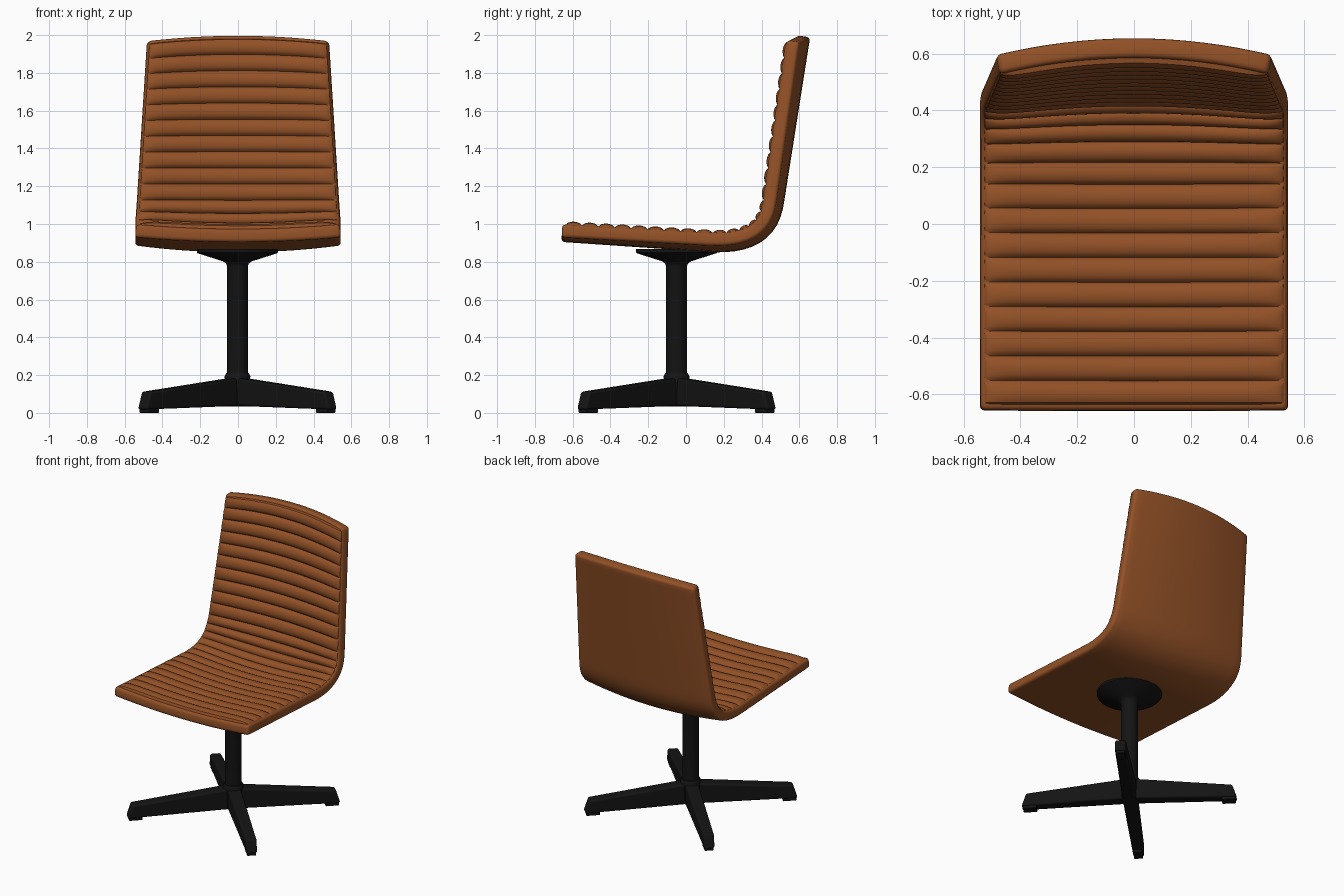
import bpy, bmesh, math
from mathutils import Vector, Matrix

if "Cube" in bpy.data.objects:
    bpy.data.objects.remove(bpy.data.objects["Cube"], do_unlink=True)


def material(name, color, rough):
    m = bpy.data.materials.new(name)
    m.use_nodes = True
    m.diffuse_color = color
    bsdf = next(n for n in m.node_tree.nodes if n.type == 'BSDF_PRINCIPLED')
    bsdf.inputs["Base Color"].default_value = color
    bsdf.inputs["Roughness"].default_value = rough
    return m


leather = material("tan_leather", (0.29, 0.082, 0.02, 1), 0.6)
black = material("black_metal", (0.007, 0.007, 0.007, 1), 0.6)


def add_object(name, bm, mat, bevel=0, segments=3, thickness=0):
    """Turn a bmesh into a smooth shaded object with optional modifiers."""
    mesh = bpy.data.meshes.new(name)
    bm.to_mesh(mesh)
    bm.free()
    mesh.materials.append(mat)
    ob = bpy.data.objects.new(name, mesh)
    bpy.context.collection.objects.link(ob)
    if thickness:
        sol = ob.modifiers.new("Solidify", 'SOLIDIFY')
        sol.thickness, sol.offset = thickness, 1
    if bevel:
        bev = ob.modifiers.new("Bevel", 'BEVEL')
        bev.width, bev.segments = bevel, segments
        bev.limit_method, bev.angle_limit = 'ANGLE', math.radians(40)
    bpy.ops.object.select_all(action='DESELECT')
    ob.select_set(True)
    bpy.context.view_layer.objects.active = ob
    bpy.ops.object.shade_smooth_by_angle(angle=math.radians(35))
    return ob


# Side profile of the shell's outer face: seat, rounded corner, backrest
FRONT, BEND_A, CORNER, BEND_B, TOP = [Vector(p) for p in (
    (-0.66, 0.905), (0.12, 0.852), (0.47, 0.828), (0.517, 1.1), (0.657, 1.988))]
path = [FRONT.lerp(BEND_A, i / 40) for i in range(40)]
path += [BEND_A.lerp(CORNER, i / 40).lerp(CORNER.lerp(BEND_B, i / 40), i / 40) for i in range(40)]
path += [BEND_B.lerp(TOP, i / 40) for i in range(41)]
dist = [0]
for a, b in zip(path, path[1:]):
    dist.append(dist[-1] + (b - a).length)
LENGTH = dist[-1]


def on_path(s):
    s = min(max(s, 0), LENGTH)
    k = next(i for i in range(1, len(dist)) if dist[i] >= s)
    return path[k - 1].lerp(path[k], (s - dist[k - 1]) / (dist[k] - dist[k - 1]))


def surface(s, u, height, inset=0):
    """Point on the dished shell: s along the profile, u from -1 to 1 across."""
    s -= 0.035 * u * u * (s / LENGTH) ** 4
    p = on_path(s)
    d = (on_path(s + 0.02) - on_path(s - 0.02)).normalized()
    half = 0.545 - 0.06 * min(max((p.y - 1) / 0.97, 0), 1) - inset
    p = p + Vector((-d.y, d.x)) * (height + (0.025 + 0.03 * s / LENGTH) * u * u)
    return Vector((u * half, p.x, p.y))


def grid(rows, cols, point):
    bm = bmesh.new()
    v = [[bm.verts.new(point(i / rows, 2 * j / cols - 1)) for j in range(cols + 1)]
         for i in range(rows + 1)]
    for i in range(rows):
        for j in range(cols):
            bm.faces.new((v[i][j], v[i][j + 1], v[i + 1][j + 1], v[i + 1][j]))
    return bm


# Upholstered shell
SHELL = 0.07
add_object("seat_shell", grid(48, 16, lambda t, v: surface(t * LENGTH, v, 0)),
           leather, bevel=0.018, thickness=SHELL)

# Ribbed cushion lying on the inner face
RIBS = 25


def rib_point(t, v):
    u = math.sin(v * math.pi / 2)
    edge = math.sqrt(max(0, 1 - u ** 8))
    puff = 0.012 + 0.024 * math.sqrt(abs(math.sin(RIBS * math.pi * t)))
    if t in (0, 1):
        puff = 0
    return surface(0.016 + t * (LENGTH - 0.032), u, SHELL - 0.008 + puff * edge, 0.016)


add_object("ribbed_cushion", grid(RIBS * 10, 28, rib_point), leather)

# Pedestal parts share one vertical axis
AXIS = Vector((-0.003, -0.05, 0))


def lathe(name, profile, steps=40):
    bm = bmesh.new()
    verts = [bm.verts.new(AXIS + Vector((r, 0, z))) for r, z in profile]
    edges = [bm.edges.new(pair) for pair in zip(verts, verts[1:])]
    bmesh.ops.spin(bm, geom=verts + edges, cent=AXIS, axis=(0, 0, 1),
                   angle=math.tau, steps=steps)
    bmesh.ops.remove_doubles(bm, verts=bm.verts, dist=0.0001)
    bmesh.ops.recalc_face_normals(bm, faces=bm.faces)
    return add_object(name, bm, black)


lathe("column", [(0, 0.1), (0.055, 0.1), (0.055, 0.775), (0.06, 0.79), (0.075, 0.802),
                 (0.21, 0.845), (0.215, 0.85), (0.215, 0.868), (0, 0.868)])
lathe("hub", [(0, 0.035), (0.055, 0.035), (0.065, 0.045), (0.068, 0.195),
              (0.06, 0.21), (0, 0.21)])


# Four diagonal legs, each a tapered bar with a small pad beneath
def bar(name, near, far, turn, bevel):
    """near and far are end sections: bottom reach, top reach, half width, bottom, top."""
    bm = bmesh.new()
    bmesh.ops.create_cube(bm, size=2)
    for v in bm.verts:
        low, high, w, z0, z1 = far if v.co.x > 0 else near
        v.co = Vector((high, v.co.y * w, z1)) if v.co.z > 0 else Vector((low, v.co.y * w, z0))
    bm.transform(Matrix.Translation(AXIS) @ Matrix.Rotation(turn, 4, 'Z'))
    add_object(name, bm, black, bevel)


for k, side in enumerate(("back_left", "back_right", "front_right", "front_left")):
    turn = math.radians(45 + 90 * k)
    bar(side + "_leg", (0, 0, 0.045, 0.038, 0.188), (0.715, 0.685, 0.036, 0.018, 0.112),
        turn, 0.012)
    bar(side + "_foot_pad", (0.615, 0.615, 0.03, 0, 0.03), (0.705, 0.705, 0.03, 0, 0.03),
        turn, 0.004)
